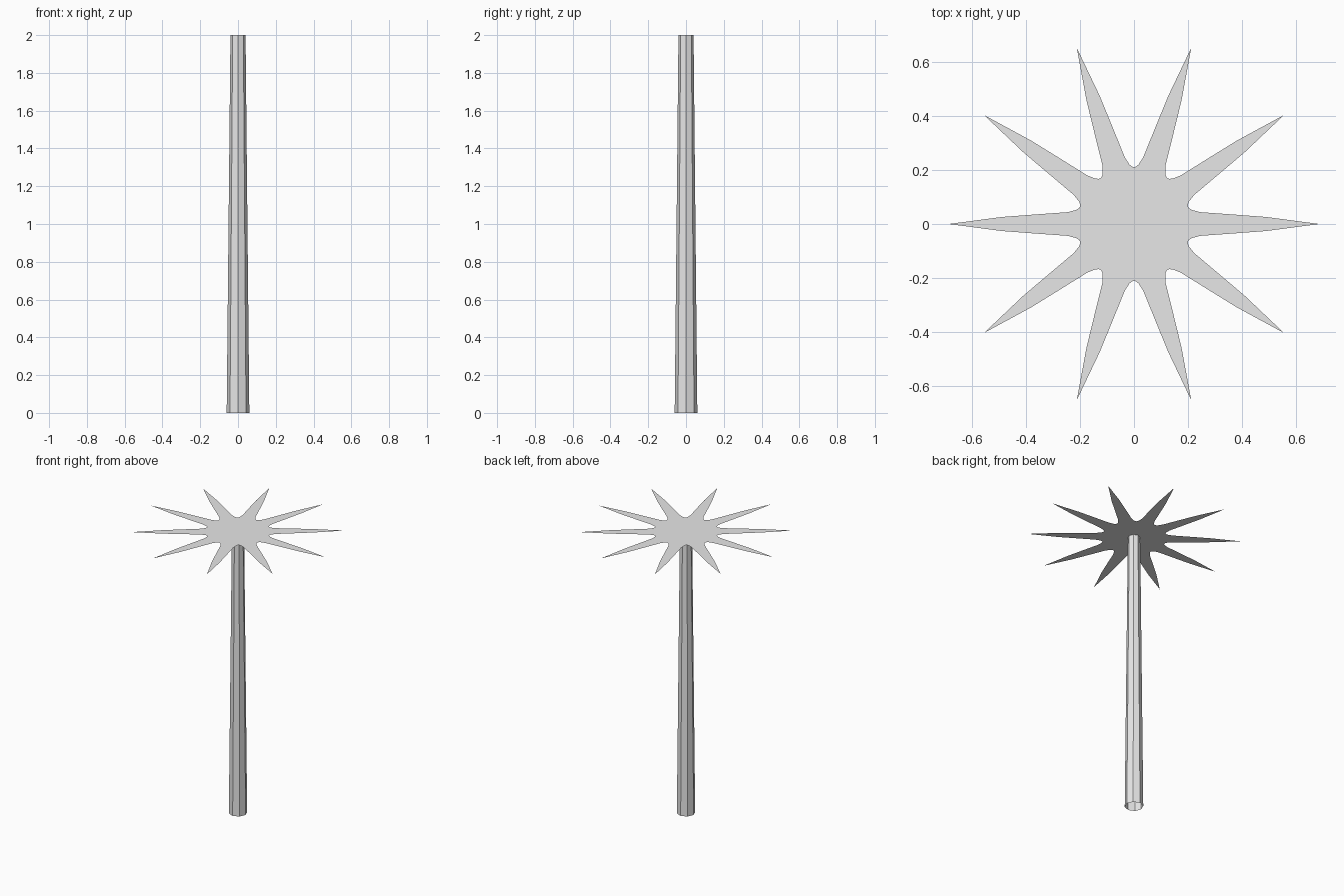
import bpy
import bmesh
import math
from mathutils import Matrix, Vector

if "Cube" in bpy.data.objects:
    bpy.data.objects.remove(bpy.data.objects["Cube"])

HEIGHT = 2.0
RAYS = 10

grey = bpy.data.materials.new("plain_grey")
grey.use_nodes = True
colour = (0.8, 0.8, 0.8, 1.0)
grey.diffuse_color = colour
grey.node_tree.nodes["Principled BSDF"].inputs["Base Color"].default_value = colour


def add_object(name, bm):
    mesh = bpy.data.meshes.new(name)
    bm.to_mesh(mesh)
    bm.free()
    mesh.materials.append(grey)
    obj = bpy.data.objects.new(name, mesh)
    bpy.context.collection.objects.link(obj)
    return obj


# Trunk: tapered eight-sided tube, open at the ends
bm = bmesh.new()
bmesh.ops.create_cone(bm, cap_ends=False, segments=8, radius1=0.06, radius2=0.04,
                      depth=HEIGHT, matrix=Matrix.Translation((0, 0, HEIGHT / 2)))
add_object("trunk", bm)

# Crown: flat star; half of one ray from its tip to the rounded notch
half_ray = [(0.687, 0), (0.49, 0.026), (0.37, 0.035), (0.245, 0.044),
            (0.215, 0.052), (0.205, 0.058), (0.2, 0.065)]
# Mirrored side runs up to the tip; it skips the shared notch and tip points
ray = [(x, -y) for x, y in half_ray[-2:0:-1]] + half_ray

bm = bmesh.new()
outline = []
for i in range(RAYS):
    turn = Matrix.Rotation(math.tau * i / RAYS, 3, "Z")
    outline += [bm.verts.new(turn @ Vector((x, y, HEIGHT))) for x, y in ray]
bm.faces.new(outline)
add_object("crown", bm)
